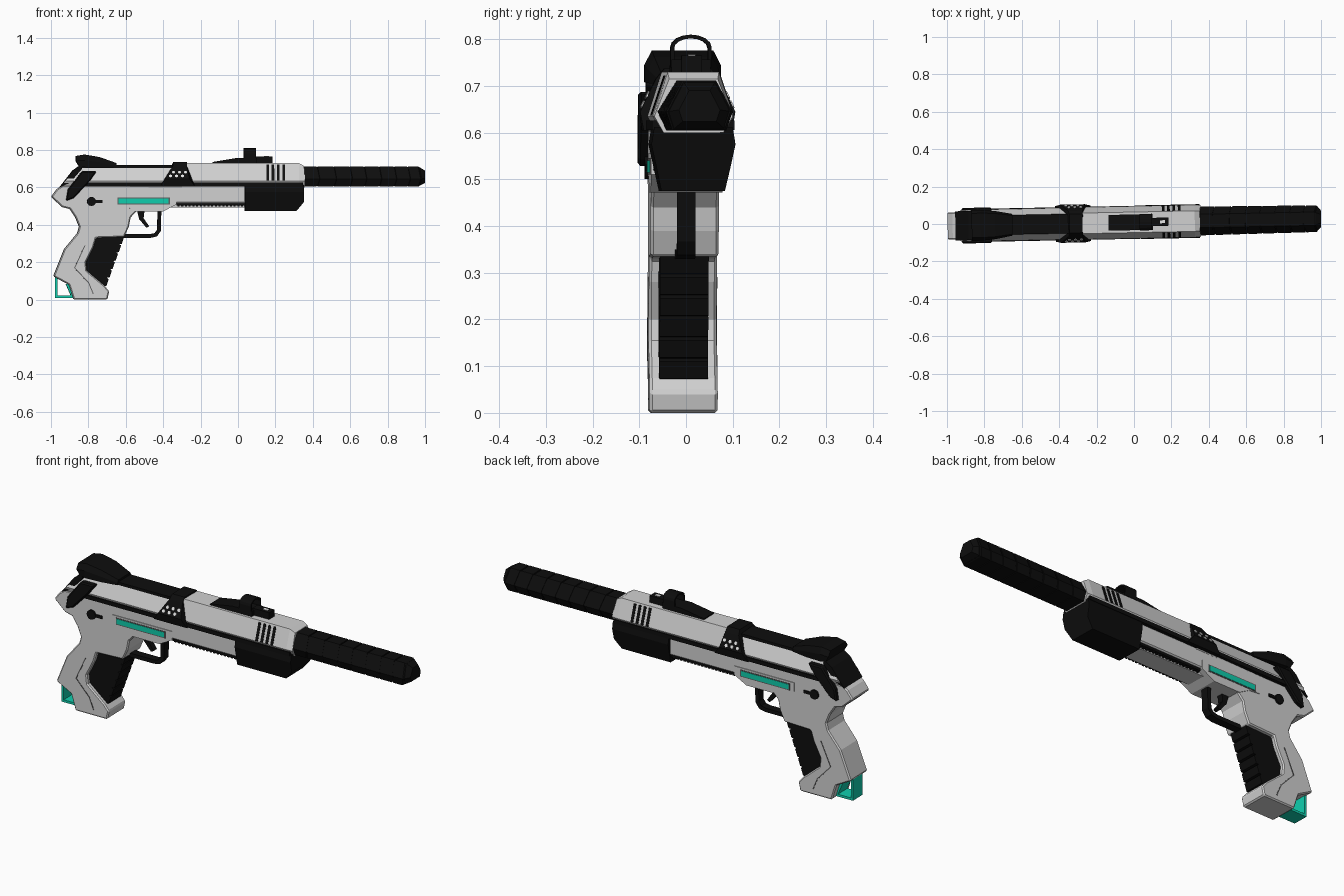
import bpy, bmesh, math
from mathutils import Vector, Matrix

if "Cube" in bpy.data.objects:
    bpy.data.objects.remove(bpy.data.objects["Cube"])


def material(name, rgb):
    m = bpy.data.materials.new(name)
    m.diffuse_color = (*rgb, 1)
    m.use_nodes = True
    m.node_tree.nodes["Principled BSDF"].inputs["Base Color"].default_value = m.diffuse_color
    return m


GREY = material("light grey", (0.64, 0.64, 0.64))
BLACK = material("black", (0.004, 0.004, 0.004))
DARK = material("seam grey", (0.12, 0.12, 0.12))
TEAL = material("teal", (0.005, 0.62, 0.42))
WHITE = material("white", (0.85, 0.85, 0.85))


def finish(name, bm, mat, bevel=0):
    bmesh.ops.recalc_face_normals(bm, faces=bm.faces)
    me = bpy.data.meshes.new(name)
    bm.to_mesh(me)
    bm.free()
    me.materials.append(mat)
    ob = bpy.data.objects.new(name, me)
    bpy.context.collection.objects.link(ob)
    if bevel:
        b = ob.modifiers.new("edge", 'BEVEL')
        b.width, b.segments, b.limit_method = bevel, 1, 'ANGLE'
        b.angle_limit = math.radians(50)
    return ob


def bridge(bm, rings):
    """Skin a list of equal vertex rings and cap both ends."""
    n = len(rings[0])
    rows = [[bm.verts.new(p) for p in r] for r in rings]
    for a, b in zip(rows, rows[1:]):
        for i in range(n):
            bm.faces.new((a[i], a[(i + 1) % n], b[(i + 1) % n], b[i]))
    bm.faces.new(rows[0])
    bm.faces.new(rows[-1])


def prism(name, pts, y0, y1, mat, bevel=0, both=False):
    """Extrude an xz profile along y; optionally repeat on the other side."""
    bm = bmesh.new()
    for s in ((1, -1) if both else (1,)):
        bridge(bm, [[(x, s * y, z) for x, z in pts] for y in (y0, y1)])
    return finish(name, bm, mat, bevel)


def slab(name, pts, half, mat, bevel=0):
    return prism(name, pts, -half, half, mat, bevel)


def box(name, x0, x1, z0, z1, half, mat):
    return slab(name, [(x0, z0), (x1, z0), (x1, z1), (x0, z1)], half, mat)


def loft(name, stations, mat):
    """Each station is a half section of (x, z, half_width), mirrored in y."""
    bm = bmesh.new()
    bridge(bm, [[(x, w, z) for x, z, w in st] + [(x, -w, z) for x, z, w in reversed(st)]
                for st in stations])
    return finish(name, bm, mat)


def ribbon_outline(pts, t):
    """Outline of a strip of thickness t following a polyline."""
    left, right = [], []
    v = [Vector(p) for p in pts]
    for i, p in enumerate(v):
        a = (p - v[i - 1]).normalized() if i else (v[1] - p).normalized()
        b = (v[i + 1] - p).normalized() if i < len(v) - 1 else a
        d = (a + b).normalized()
        n = Vector((-d.y, d.x)) * (t / 2 / max(0.5, d.dot(a)))
        left.append(tuple(p + n))
        right.append(tuple(p - n))
    return left + right[::-1]


# Frame and grip in one silhouette
slab("frame_and_grip", [
    (-1, .55), (-.97, .59), (-.94, .61), (.04, .61), (.04, .515), (-.33, .515), (-.40, .475),
    (-.545, .472), (-.575, .44), (-.585, .39), (-.61, .335), (-.76, .33), (-.775, .28),
    (-.815, .20), (-.81, .155), (-.715, .075), (-.69, .045), (-.70, 0), (-.88, 0), (-.905, .08),
    (-.988, .125), (-.93, .27), (-.86, .355), (-.85, .39), (-.87, .44), (-.90, .485),
    (-.94, .495)], .073, GREY, .006)

# Ribbed black grip insert
front = []
for i in range(6):
    z = .335 - i * .045
    x = -.61 - i * .0165
    front += [(x, z), (x - .012, z - .036), (x - .026, z - .038)]
slab("grip_insert", [(-.78, .338)] + front + [(-.715, .063), (-.83, .15), (-.83, .2)],
     .052, BLACK)

# Grip seams
prism("grip_seam", ribbon_outline([(-.82, .29), (-.875, .17), (-.80, .09), (-.775, .03)], .005),
      .07, .0745, DARK, both=True)

# Lanyard loop at the heel
slab("heel_loop", ribbon_outline([(-.93, .115), (-.973, .12), (-.973, .015), (-.885, .015),
                                  (-.915, .085)], .012), .04, TEAL)

# Trigger and guard
slab("trigger_guard", ribbon_outline([(-.62, .34), (-.47, .34), (-.44, .347), (-.423, .37),
                                      (-.42, .48)], .02), .02, BLACK)
slab("trigger", [(-.54, .478), (-.50, .478), (-.505, .435), (-.475, .392), (-.49, .385),
                 (-.528, .43)], .015, BLACK)

# Side plate with glowing strip, selector
slab("side_plate", [(-.67, .555), (-.33, .555), (-.33, .51), (-.40, .472), (-.55, .472),
                    (-.61, .505), (-.67, .51)], .077, GREY)
box("strip_border", -.646, -.366, .51, .546, .0785, DARK)
box("glow_strip", -.64, -.372, .515, .541, .08, TEAL)
bm = bmesh.new()
bmesh.ops.create_cone(bm, segments=16, radius1=.024, radius2=.024, depth=.164, cap_ends=True,
                      matrix=Matrix.Translation((-.785, 0, .525)) @ Matrix.Rotation(math.pi / 2, 4, 'X'))
finish("selector_knob", bm, BLACK)
box("selector_lever", -.78, -.725, .518, .532, .08, BLACK)

# Under rail: grey keel with black toothed edges
box("keel", -.36, .04, .493, .52, .05, GREY)
box("under_rail", -.33, .04, .503, .517, .066, BLACK)
for i in range(18):
    x = -.325 + i * .02
    box("rail_tooth", x, x + .011, .497, .51, .064, BLACK)

# Slide: rear part, front part
loft("slide_rear", [
    [(-.95, .60, .066), (-.925, .635, .084), (-.84, .713, .048)],
    [(-.30, .60, .075), (-.30, .635, .085), (-.30, .713, .048)]], GREY)
loft("slide_front", [
    [(-.32, .60, .068), (-.32, .635, .086), (-.32, .73, .055)],
    [(.325, .60, .068), (.325, .635, .087), (.325, .73, .055)],
    [(.355, .60, .064), (.358, .635, .084), (.352, .715, .052)]], GREY)
box("slide_stripe", -.83, .345, .606, .626, .0885, BLACK)
for i in range(4):
    x = .15 + i * .0285
    loft("vent_slit", [[(a, .637, .089), (a, .722, .0605)] for a in (x, x + .014)], BLACK)

# Rear black covers
slab("rear_slope_cover", [(-.955, .60), (-.90, .625), (-.835, .70), (-.84, .722), (-.885, .69)],
     .078, BLACK)
prism("rear_cheek", [(-.837, .687), (-.757, .687), (-.794, .634), (-.88, .543), (-.922, .527),
                     (-.912, .59)], .06, .095, BLACK, .006, both=True)

# Top rail and rear sight
box("top_rail", -.84, -.34, .70, .719, .052, BLACK)
loft("rear_sight", [
    [(-.85, .712, .078), (-.868, .742, .082), (-.868, .768, .064)],
    [(-.82, .708, .082), (-.82, .745, .082), (-.82, .776, .066)],
    [(-.74, .706, .075), (-.74, .735, .075), (-.74, .762, .062)],
    [(-.65, .705, .058), (-.65, .717, .058), (-.65, .73, .05)]], BLACK)

# Black band around the slide with white dots
loft("slide_band", [
    [(-.42, .605, .095), (-.392, .645, .102), (-.35, .715, .068), (-.345, .737, .05)],
    [(-.232, .605, .095), (-.262, .645, .102), (-.275, .715, .068), (-.275, .737, .05)]], BLACK)
bm = bmesh.new()
for s in (1, -1):
    normal = Vector((0, s * .07, .034))
    turn = normal.to_track_quat('Z', 'Y').to_matrix().to_4x4()
    for x, z in [(-.363, .66), (-.331, .66), (-.299, .66), (-.347, .68), (-.315, .68), (-.283, .68)]:
        y = s * (.102 - (z - .645) * .034 / .07)
        bmesh.ops.create_cone(bm, segments=6, radius1=.009, radius2=.009, depth=.006,
                              cap_ends=True, matrix=Matrix.Translation((x, y, z)) @ turn)
finish("band_dots", bm, WHITE)

# Front sight with hoop
slab("front_sight_ramp", [(-.136, .726), (-.136, .736), (-.01, .757), (.1, .757), (.1, .726)],
     .042, BLACK)
box("front_sight_tail", .09, .185, .726, .765, .022, BLACK)
box("front_sight_mark", .14, .165, .76, .767, .008, WHITE)
arch = [(-.04, .74), (-.04, .782)]
arch += [(-.04 * math.cos(a), .782 + .024 * math.sin(a))
         for a in (math.pi * k / 8 for k in range(1, 8))]
arch += [(.04, .782), (.04, .74)]
hoop = slab("front_sight_hoop", ribbon_outline(arch, .008), .033, BLACK)
hoop.data.transform(Matrix.Translation((.063, 0, 0)) @ Matrix.Rotation(math.pi / 2, 4, 'Z'))

# Handguard below the muzzle
loft("handguard", [
    [(.035, .475, .068), (.035, .52, .078), (.035, .575, .09), (.035, .612, .084)],
    [(.312, .475, .068), (.35, .52, .078), (.352, .575, .09), (.352, .612, .084)]], BLACK)


# Segmented barrel with hexagonal section
def barrel_ring(x, s=1, bow=.012):
    w = s * (.077 - .006 * (x - .35) / .65)
    return [(x, .655 - .05 * s, .058 * s), (x + bow, .655 - .01 * s, w), (x, .655 + .057 * s, .036 * s)]


loft("barrel_core", [barrel_ring(.3, .94), barrel_ring(.97, .94)], BLACK)
cuts = [.34, .425, .515, .6, .677, .757, .837, .91]
for a, b in zip(cuts, cuts[1:]):
    loft("barrel_segment", [barrel_ring(a), barrel_ring(b - .006)], BLACK)
loft("barrel_tip", [barrel_ring(.91), barrel_ring(.963), barrel_ring(1, .62, 0)], BLACK)

# The whole model sits at a very slight yaw
yaw = Matrix.Translation((0, .009, 0)) @ Matrix.Rotation(.02, 4, 'Z')
for ob in bpy.context.scene.objects:
    ob.data.transform(yaw)
